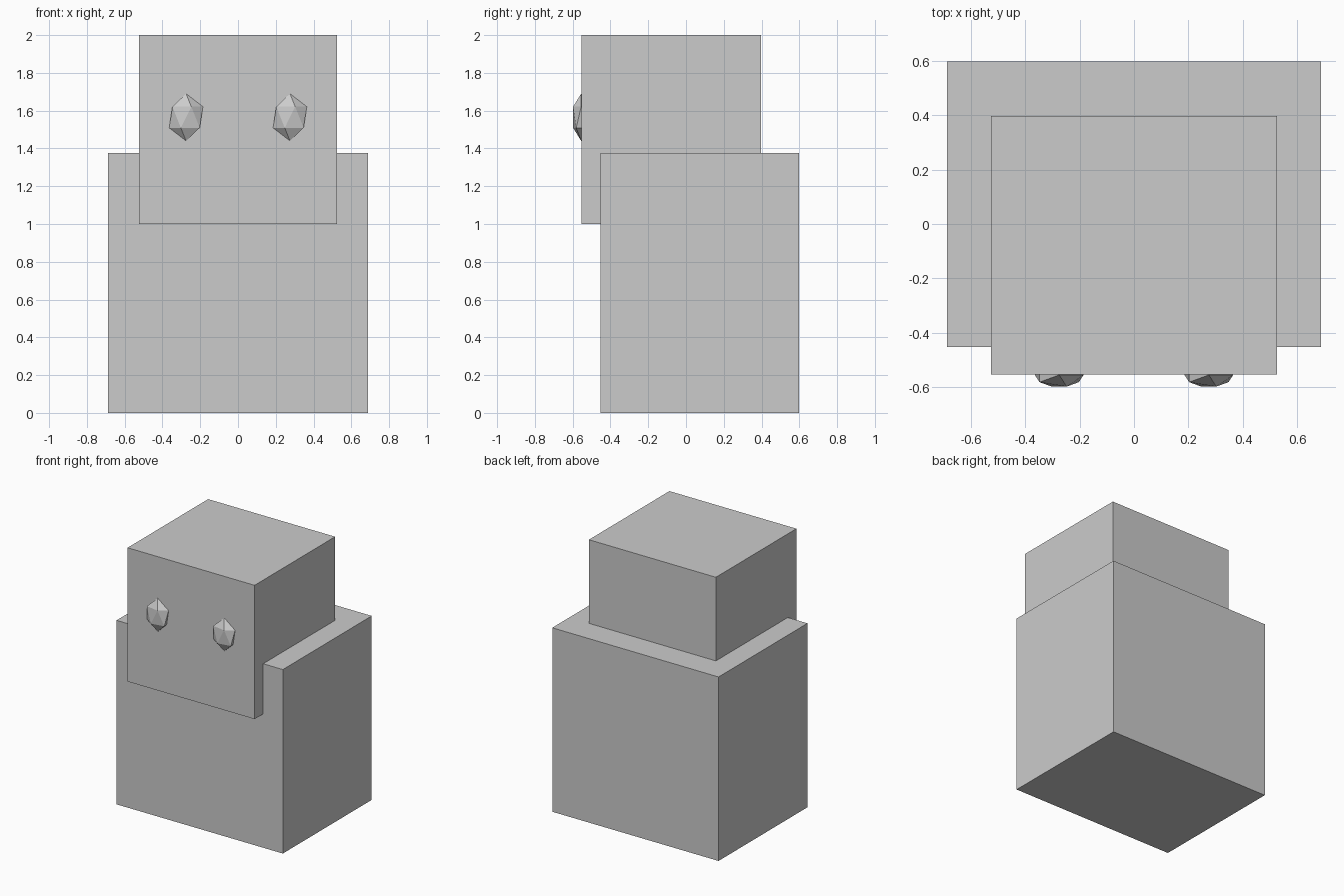
import bpy

if "Cube" in bpy.data.objects:
    bpy.data.objects.remove(bpy.data.objects["Cube"])


def box(name, x_half, y0, y1, z0, z1):
    bpy.ops.mesh.primitive_cube_add(size=1, location=(0, (y0 + y1) / 2, (z0 + z1) / 2))
    ob = bpy.context.object
    ob.name = name
    ob.scale = (2 * x_half, y1 - y0, z1 - z0)
    bpy.ops.object.transform_apply(location=False, rotation=False, scale=True)
    return ob


# Blocky body and the head set into its top, overhanging the front
box("body", 0.6875, -0.4525, 0.5975, 0, 1.375)
box("head", 0.525, -0.554, 0.397, 1.0, 2.0)

# Faceted low-poly eyes, half sunk into the face
for side, x in (("left", -0.275), ("right", 0.275)):
    bpy.ops.mesh.primitive_ico_sphere_add(subdivisions=1, radius=1, location=(x, -0.555, 1.565))
    eye = bpy.context.object
    eye.name = side + "_eye"
    eye.scale = (0.1, 0.05, 0.125)
    bpy.ops.object.transform_apply(location=False, rotation=False, scale=True)
